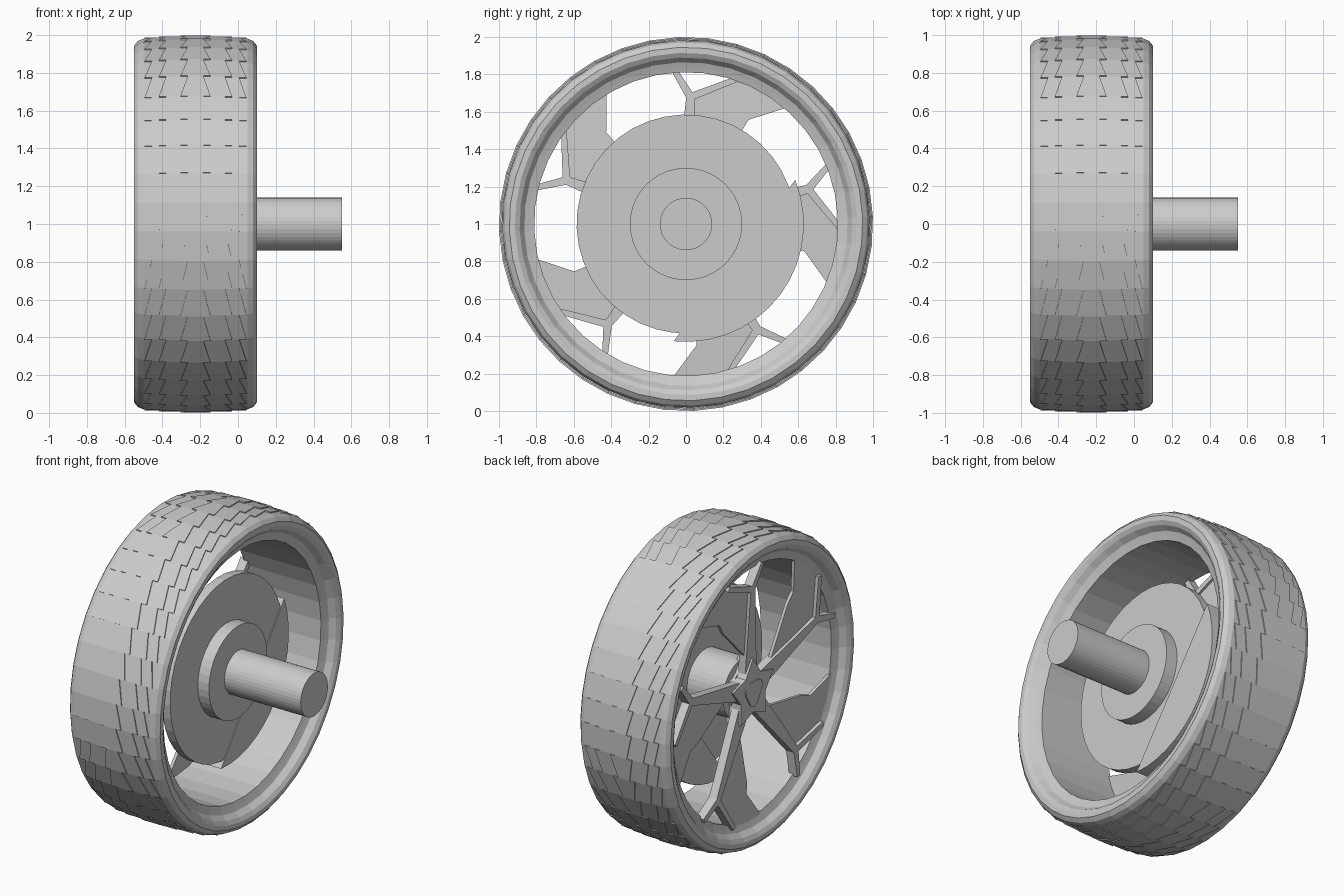
import bpy, bmesh
from math import sin, cos, pi, radians

cube = bpy.data.objects.get("Cube")
if cube:
    bpy.data.objects.remove(cube)

SEG = 40
MID = -0.225          # tyre centre along the axle
STEP = 2 * pi / SEG
OFFSET = radians(2.25)

grey = bpy.data.materials.new("plain grey")
grey.use_nodes = True
grey.diffuse_color = (0.6, 0.6, 0.6, 1)
grey.node_tree.nodes["Principled BSDF"].inputs["Base Color"].default_value = (0.6, 0.6, 0.6, 1)


def finish(name, bm):
    bmesh.ops.recalc_face_normals(bm, faces=bm.faces)
    mesh = bpy.data.meshes.new(name)
    bm.to_mesh(mesh)
    bm.free()
    mesh.materials.append(grey)
    obj = bpy.data.objects.new(name, mesh)
    bpy.context.collection.objects.link(obj)
    return obj


def polar(x, r, a):
    return (x, r * cos(a), 1 + r * sin(a))


def lathe(name, profile, closed=False):
    """Spin (x, radius) points about the axle; open profiles get end caps."""
    bm = bmesh.new()
    rings = [[bm.verts.new(polar(x, r, OFFSET + i * STEP)) for i in range(SEG)]
             for x, r in profile]
    pairs = list(zip(rings, rings[1:]))
    if closed:
        pairs.append((rings[-1], rings[0]))
    else:
        bm.faces.new(rings[0])
        bm.faces.new(rings[-1])
    for a, b in pairs:
        for i in range(SEG):
            j = (i + 1) % SEG
            bm.faces.new((a[i], a[j], b[j], b[i]))
    return finish(name, bm)


def prism(bm, points, front, back):
    """Extrude (y, z) points between two depth functions of radius."""
    ends = []
    for depth in (front, back):
        ends.append([bm.verts.new((depth((y * y + z * z) ** 0.5), y, z + 1)) for y, z in points])
        bm.faces.new(ends[-1])
    n = len(points)
    for i in range(n):
        j = (i + 1) % n
        bm.faces.new((ends[0][i], ends[0][j], ends[1][j], ends[1][i]))


def at(r, degrees):
    return (r * cos(radians(degrees)), r * sin(radians(degrees)))


def bar(p, q, w0, w1):
    """Tapered bar outline from p to q."""
    dy, dz = q[0] - p[0], q[1] - p[1]
    length = (dy * dy + dz * dz) ** 0.5
    ny, nz = -dz / length / 2, dy / length / 2
    return [(p[0] + ny * w0, p[1] + nz * w0), (q[0] + ny * w1, q[1] + nz * w1),
            (q[0] - ny * w1, q[1] - nz * w1), (p[0] - ny * w0, p[1] - nz * w0)]


# Tyre with rim lip and barrel, symmetric about its centre
half = [(0.275, 0.982), (0.305, 0.970), (0.325, 0.945), (0.325, 0.915),
        (0.310, 0.890), (0.275, 0.865), (0.265, 0.840), (0.255, 0.812)]
lathe("tyre", [(MID + w, r) for w, r in half] +
      [(MID - w, r) for w, r in reversed(half)], closed=True)

# Serrated tread layers, stepping down away from the centre
for name, width, radius in (("tread_outer", 0.25, 0.988), ("tread_middle", 0.175, 0.994),
                            ("tread_centre", 0.06, 1.0)):
    bm = bmesh.new()
    for i in range(SEG):
        a = OFFSET + i * STEP
        b = a + STEP
        rows = [[bm.verts.new(polar(MID + s * w, r, t))
                 for s, w, t in ((-1, width - 0.019, a), (1, width - 0.019, a),
                                 (1, width + 0.019, b), (-1, width + 0.019, b))]
                for r in (radius, radius - 0.012)]
        bm.faces.new(rows[0])
        for k in range(4):
            m = (k + 1) % 4
            bm.faces.new((rows[0][k], rows[0][m], rows[1][m], rows[1][k]))
    finish(name, bm)

# Axle, hub and brake disc
lathe("axle", [(-0.42, 0.14), (0.55, 0.14)])
lathe("hub", [(-0.09, 0.30), (0.0, 0.30)])
lathe("brake_disc", [(-0.14, 0.585), (-0.08, 0.585)])
lathe("inner_hub", [(-0.40, 0.19), (-0.13, 0.19)])

# Caliper: a circular segment straddling the disc
bm = bmesh.new()
arc = [at(0.63, -96 + 118 * i / 14) for i in range(15)]
prism(bm, arc, lambda r: -0.24, lambda r: -0.075)
finish("brake_caliper", bm)

# Five forked spokes, each with a wide blade beside it
spokes, blades = bmesh.new(), bmesh.new()
front = lambda r: -0.46 - 0.06 * r
back = lambda r: -0.41 - 0.05 * r
for k in range(5):
    c = 90 + 72 * k
    fork = at(0.68, c - 2)
    prism(spokes, bar(at(0.1, c), fork, 0.12, 0.045), front, back)
    prism(spokes, bar(fork, at(0.83, c + 4.5), 0.045, 0.03), front, back)
    prism(spokes, bar(fork, at(0.83, c - 20), 0.04, 0.03), front, back)
    outline = [at(0.22, c - 6), at(0.57, c - 31), at(0.65, c - 31), at(0.825, c - 41),
               at(0.825, c - 30), at(0.825, c - 20), fork]
    prism(blades, outline, lambda r: -0.445 - 0.05 * r, lambda r: -0.425 - 0.05 * r)
finish("spokes", spokes)
finish("spoke_blades", blades)

# Star shaped centre boss and a small rounded cap
bm = bmesh.new()
star = [at(0.13 if i % 2 else 0.22, 90 + 36 * i) for i in range(10)]
prism(bm, star, lambda r: -0.485, lambda r: -0.38)
finish("centre_boss", bm)

bm = bmesh.new()
cap = [at(0.08 + 0.012 * cos(radians(3 * (a - 270))), a) for a in range(0, 360, 15)]
prism(bm, cap, lambda r: -0.493, lambda r: -0.48)
finish("centre_cap", bm)
